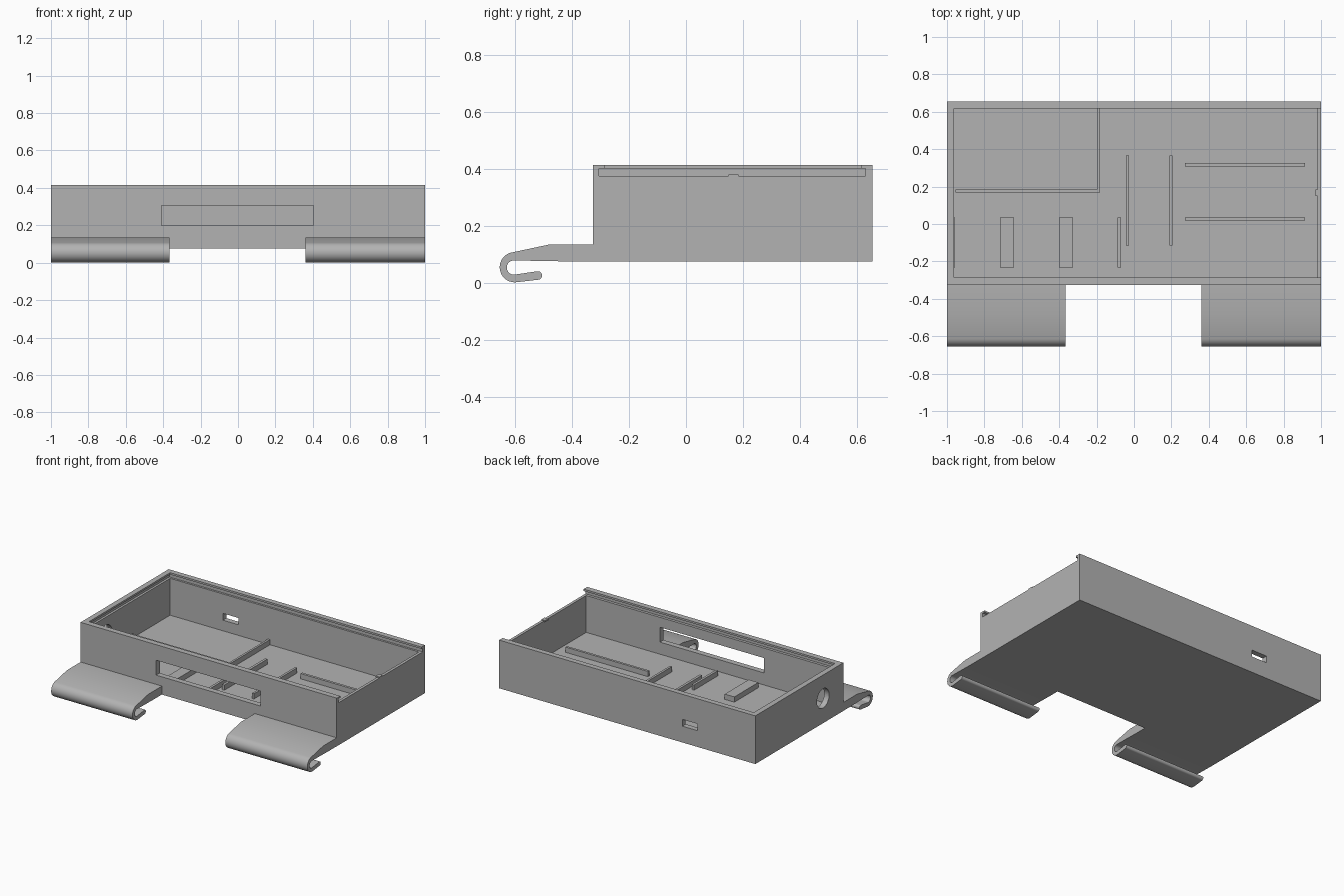
import bpy
import bmesh
import math

if "Cube" in bpy.data.objects:
    bpy.data.objects.remove(bpy.data.objects["Cube"])

grey = bpy.data.materials.new("plain grey")
grey.use_nodes = True
colour = (0.45, 0.45, 0.45, 1)
grey.diffuse_color = colour
grey.node_tree.nodes["Principled BSDF"].inputs["Base Color"].default_value = colour


def add_object(name, bm):
    bmesh.ops.recalc_face_normals(bm, faces=bm.faces)
    mesh = bpy.data.meshes.new(name)
    bm.to_mesh(mesh)
    bm.free()
    mesh.materials.append(grey)
    obj = bpy.data.objects.new(name, mesh)
    bpy.context.collection.objects.link(obj)
    return obj


def box(name, xs, ys, zs):
    bm = bmesh.new()
    bmesh.ops.create_cube(bm, size=1)
    for v in bm.verts:
        v.co = [r[0] if c < 0 else r[1] for c, r in zip(v.co, (xs, ys, zs))]
    return add_object(name, bm)


def cut(target, cutter):
    mod = target.modifiers.new("cut", "BOOLEAN")
    mod.operation = "DIFFERENCE"
    mod.solver = "EXACT"
    mod.object = cutter
    bpy.context.view_layer.objects.active = target
    bpy.ops.object.modifier_apply(modifier=mod.name)
    bpy.data.objects.remove(cutter)


def arc(cy, cz, r, start, end, steps):
    angles = [math.radians(start + (end - start) * i / steps) for i in range(steps + 1)]
    return [(cy + r * math.cos(a), cz + r * math.sin(a)) for a in angles]


# Open tray with a groove for a sliding lid, open at the +x end
FLOOR = 0.115
RIB_TOP = 0.152
INNER_Y = (-0.287, 0.617)
tray = box("tray", (-1, 1), (-0.327, 0.655), (0.075, 0.415))
cut(tray, box("cavity", (-0.962, 0.98), INNER_Y, (FLOOR, 0.5)))
cut(tray, box("lid_groove", (-0.978, 1.1), (-0.306, 0.631), (0.375, 0.402)))
cut(tray, box("lid_opening", (-0.962, 1.1), INNER_Y, (0.39, 0.5)))

# Front window and rear port
cut(tray, box("window", (-0.41, 0.405), (-0.4, -0.2), (0.2, 0.305)))
cut(tray, box("port", (-0.55, -0.43), (0.55, 0.7), (0.19, 0.238)))

# Round hole in the right wall
bm = bmesh.new()
bmesh.ops.create_cone(bm, cap_ends=True, segments=40, radius1=0.068, radius2=0.068, depth=0.2)
hole = add_object("round_hole", bm)
hole.rotation_euler = (0, math.pi / 2, 0)
hole.location = (-0.98, -0.1, 0.25)
bpy.context.view_layer.update()
cut(tray, hole)

# Lid catch on the low end wall
box("lid_catch", (0.97, 1), (0.15, 0.185), (0.37, 0.381))

# Floor ribs and support blocks, sunk slightly into the floor
BLOCK_Y = (-0.233, 0.035)
BAY_Y = (-0.115, 0.365)
SIDE_X = (0.273, 0.915)
ribs = {
    "bay_wall_long": ((-0.955, -0.182), (0.168, 0.184)),
    "bay_wall_short": ((-0.197, -0.182), (0.184, 0.62)),
    "cross_rib_right": ((-0.044, -0.026), BAY_Y),
    "cross_rib_left": ((0.189, 0.205), BAY_Y),
    "long_rib_back": (SIDE_X, (0.307, 0.325)),
    "long_rib_front": (SIDE_X, (0.019, 0.036)),
    "block_outer": ((-0.716, -0.642), BLOCK_Y),
    "block_inner": ((-0.402, -0.327), BLOCK_Y),
    "block_stop": ((-0.087, -0.07), BLOCK_Y),
    "wall_pad": ((-0.97, -0.956), BLOCK_Y),
}
for name, (xs, ys) in ribs.items():
    box(name, xs, ys, (FLOOR - 0.01, RIB_TOP))

# Curled clip: outer curl, rounded lip, inner curl
profile = [(-0.32, 0.135), (-0.48, 0.135)]
profile += arc(-0.602, 0.055, 0.053, 103, 275, 20)
profile += arc(-0.521, 0.026, 0.015, -82, 98, 10)
profile += arc(-0.605, 0.054, 0.025, 277, 95, 16)
profile += [(-0.42, 0.0755), (-0.32, 0.0755)]


def clip(name, x0, x1):
    bm = bmesh.new()
    face = bm.faces.new([bm.verts.new((x0, y, z)) for y, z in profile])
    new = bmesh.ops.extrude_face_region(bm, geom=[face])["geom"]
    for v in new:
        if isinstance(v, bmesh.types.BMVert):
            v.co.x = x1
    obj = add_object(name, bm)
    bpy.ops.object.select_all(action="DESELECT")
    obj.select_set(True)
    bpy.context.view_layer.objects.active = obj
    bpy.ops.object.shade_smooth_by_angle(angle=math.radians(25))


clip("right_clip", -1, -0.365)
clip("left_clip", 0.36, 1)
